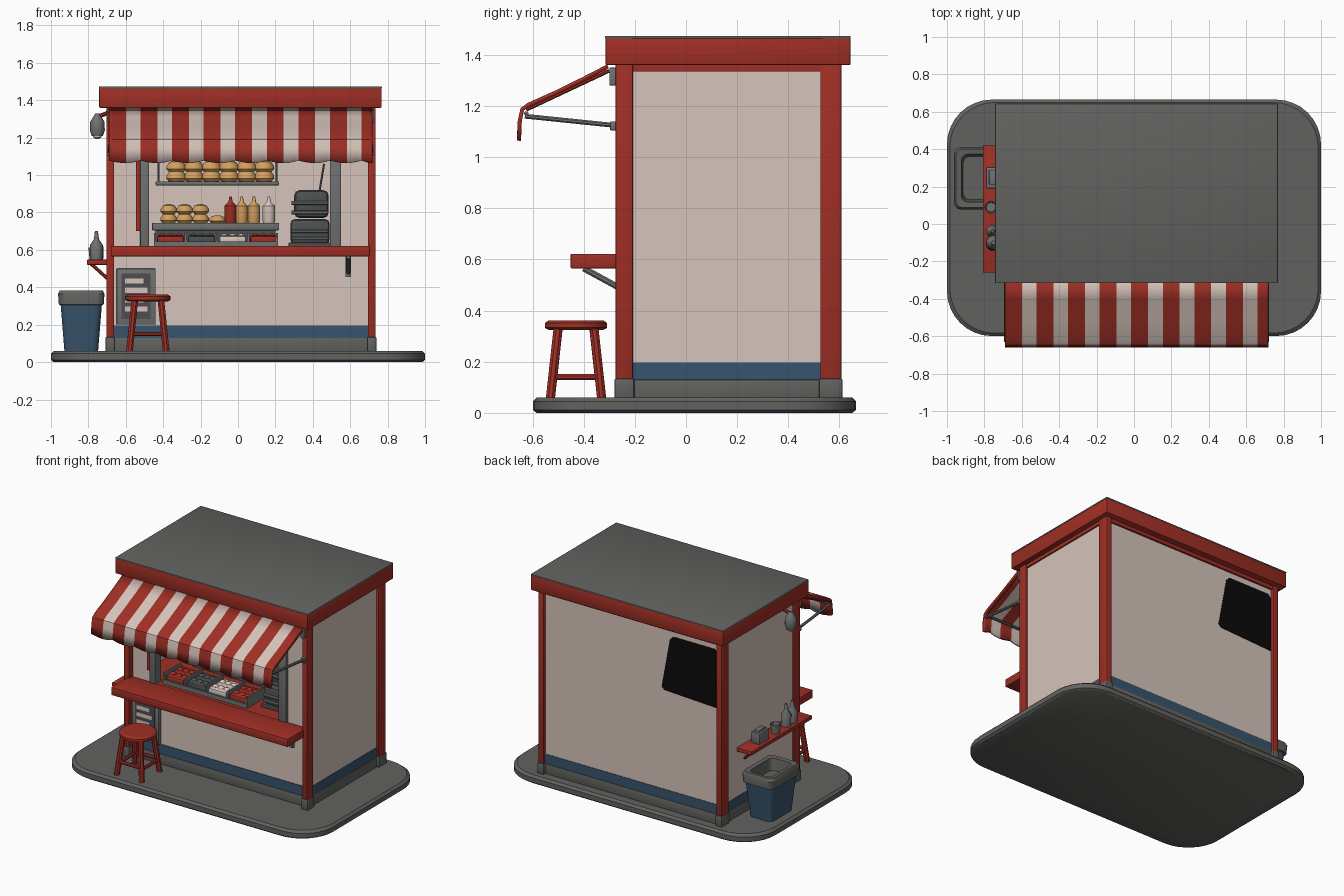
import bpy, bmesh, math
from mathutils import Vector

if "Cube" in bpy.data.objects:
    bpy.data.objects.remove(bpy.data.objects["Cube"])


def material(name, r, g, b):
    m = bpy.data.materials.new(name)
    m.diffuse_color = (r, g, b, 1)
    m.use_nodes = True
    m.node_tree.nodes["Principled BSDF"].inputs["Base Color"].default_value = m.diffuse_color
    return m


RED = material("brick red", 0.35, 0.028, 0.018)
CREAM = material("cream", 0.67, 0.555, 0.495)
GREY = material("stone grey", 0.12, 0.12, 0.113)
BLUE = material("slate blue", 0.04, 0.088, 0.15)
TAN = material("bread tan", 0.66, 0.35, 0.11)
METAL = material("steel", 0.16, 0.165, 0.165)
DARK = material("charcoal", 0.075, 0.078, 0.082)
BLACK = material("black", 0.003, 0.003, 0.003)


def finish(name, bm, mats, smooth=True):
    bmesh.ops.recalc_face_normals(bm, faces=bm.faces)
    me = bpy.data.meshes.new(name)
    bm.to_mesh(me)
    bm.free()
    for m in (mats if isinstance(mats, (list, tuple)) else [mats]):
        me.materials.append(m)
    if smooth:
        me.shade_smooth()
        me.set_sharp_from_angle(angle=math.radians(35))
    ob = bpy.data.objects.new(name, me)
    bpy.context.collection.objects.link(ob)
    return ob


def box(name, x0, x1, y0, y1, z0, z1, mat, bevel=0.0):
    bm = bmesh.new()
    bmesh.ops.create_cube(bm, size=1)
    for v in bm.verts:
        v.co = ((x0 + x1) / 2 + v.co.x * (x1 - x0), (y0 + y1) / 2 + v.co.y * (y1 - y0),
                (z0 + z1) / 2 + v.co.z * (z1 - z0))
    if bevel:
        bmesh.ops.bevel(bm, geom=bm.edges[:], offset=bevel, segments=2, affect='EDGES', profile=0.5)
    return finish(name, bm, mat)


def skin(name, rings, mats, slots=None):
    """Join rings of points into a closed skin; slots gives the material of each band."""
    bm = bmesh.new()
    vs = [[bm.verts.new(p) for p in ring] for ring in rings]
    n = len(vs[0])
    for k, (a, b) in enumerate(zip(vs, vs[1:])):
        for i in range(n):
            f = bm.faces.new((a[i], a[(i + 1) % n], b[(i + 1) % n], b[i]))
            f.material_index = slots[k] if slots else 0
    bm.faces.new(vs[0])
    bm.faces.new(vs[-1]).material_index = slots[-1] if slots else 0
    return finish(name, bm, mats)


def lathe(name, x, y, z, profile, mat, n=16):
    return skin(name, [[(x + r * math.cos(2 * math.pi * i / n), y + r * math.sin(2 * math.pi * i / n), z + h)
                        for i in range(n)] for r, h in profile], mat)


def rod(name, p, q, r, mat, n=8):
    p, q = Vector(p), Vector(q)
    rot = (q - p).to_track_quat('Z', 'Y')
    circle = [rot @ Vector((r * math.cos(2 * math.pi * (i + .5) / n), r * math.sin(2 * math.pi * (i + .5) / n), 0))
              for i in range(n)]
    return skin(name, [[c + e for c in circle] for e in (p, q)], mat)


def rounded(cx, cy, hx, hy, r, z, n=6):
    pts = []
    for k, (sx, sy) in enumerate(((1, 1), (-1, 1), (-1, -1), (1, -1))):
        for i in range(n + 1):
            a = math.pi / 2 * (k + i / n)
            pts.append((cx + sx * (hx - r) + r * math.cos(a), cy + sy * (hy - r) + r * math.sin(a), z))
    return pts


# Ground slab with rounded corners
skin("ground_slab", [rounded(0, .033, hx, hx - .368, .24, z, 8) for hx, z in
                     ((.985, 0), (1, .012), (1, .045), (.985, .06))], GREY)

# Plinth, blue skirting and walls
box("plinth", -.695, .724, -.238, .592, .05, .13, GREY, .004)
box("blue_skirting", -.692, .722, -.234, .588, .13, .197, BLUE)
box("left_wall", -.69, -.66, -.23, .585, .19, 1.36, CREAM)
box("right_wall", .69, .72, -.23, .585, .19, 1.36, CREAM)
box("back_wall", -.66, .69, .555, .585, .19, 1.36, CREAM)
box("front_low_wall", -.66, .69, -.23, -.2, .19, .57, CREAM)
box("front_left_panel", -.66, -.52, -.23, -.2, .6, 1.36, CREAM)
box("front_right_panel", .55, .69, -.23, -.2, .6, 1.36, CREAM)
box("front_header", -.52, .55, -.23, -.2, 1.14, 1.36, CREAM)

# Corner posts and feet
for side, x in (("left", -.683), ("right", .715)):
    for end, y0, y1 in (("front", -.275, -.207), ("back", .525, .607)):
        box(f"{end}_{side}_post", x - .021, x + .021, y0, y1, .12, 1.37, RED, .006)
        box(f"{end}_{side}_foot", x - .026, x + .026, y0 - .005, y1 + .005, .055, .135, GREY, .008)

# Roof with red fascia and grey deck
box("top_trim", -.7, .73, -.24, .598, 1.335, 1.37, RED)
box("roof_fascia", -.742, .768, -.315, .643, 1.36, 1.466, RED, .005)
box("roof_deck", -.743, .769, -.316, .644, 1.463, 1.474, GREY, .004)

# Black panel on the back wall
outline = [(-.66, .88), (-.66, 1.27), (-.635, 1.295), (-.31, 1.295), (-.285, 1.27), (-.22, .92), (-.24, .9)]
skin("back_panel", [[(x, y, z) for x, z in outline] for y in (.58, .588)], BLACK)

# Striped awning: red stripes slightly wider than the cream ones, scalloped lower edge
profile = [(-.305, 1.355), (-.40, 1.306), (-.51, 1.252), (-.615, 1.205), (-.64, 1.187), (-.65, 1.14), (-.653, 1.078)]
edges = [-.69]
while edges[-1] < .72:
    edges.append(min(.72, edges[-1] + (.09 if len(edges) % 2 else .0788)))
xs = [a + (b - a) * t / 4 for a, b in zip(edges, edges[1:]) for t in range(4)] + [.72]
bm = bmesh.new()
grid = [[bm.verts.new((x, y, z - (.014 * abs(math.sin(math.pi * i / 8)) if j == len(profile) - 1 else 0)))
         for i, x in enumerate(xs)] for j, (y, z) in enumerate(profile)]
for a, b in zip(grid, grid[1:]):
    for i in range(len(xs) - 1):
        bm.faces.new((a[i], b[i], b[i + 1], a[i + 1])).material_index = (i // 4) % 2
awning = finish("awning", bm, [RED, CREAM])
mod = awning.modifiers.new("thickness", 'SOLIDIFY')
mod.thickness, mod.offset = .016, 0
for side, x in (("left", -.685), ("right", .713)):
    rod(f"{side}_awning_arm", (x, -.26, 1.122), (x, -.63, 1.16), .01, METAL)
    rod(f"{side}_awning_rail", (x, -.3, 1.338), (x, -.625, 1.185), .008, RED)
    box(f"{side}_arm_bracket", x - .014, x + .014, -.297, -.265, 1.105, 1.14, METAL, .004)
    box(f"{side}_rail_bracket", x - .014, x + .014, -.3, -.265, 1.28, 1.35, METAL, .004)
rod("awning_front_bar", (-.685, -.625, 1.17), (.713, -.625, 1.17), .009, METAL)

# Serving counter and its bracket
box("serving_counter", -.655, .687, -.3, .16, .565, .615, RED)
box("counter_front", -.68, .705, -.452, -.235, .565, .622, RED, .006)
rod("counter_strut", (.59, -.4, .565), (.59, -.235, .475), .013, METAL)
box("counter_plate", .576, .604, -.25, -.23, .455, .565, METAL)

# Window frame with a red edge strip on the left
box("window_edge_strip", -.545, -.523, -.24, -.2, .7, 1.16, RED)
box("left_window_jamb", -.523, -.476, -.25, -.18, .615, 1.16, METAL, .004)
box("right_window_jamb", .492, .552, -.25, -.18, .615, 1.16, METAL, .004)
box("window_head", -.524, .549, -.25, -.18, 1.12, 1.16, METAL, .004)

# Ingredient tray with four fillings
box("tray_base", -.45, .215, -.2, -.01, .615, .635, METAL)
for x in (-.45, -.285, -.118, .049, .203):
    box("tray_divider", x, x + .012, -.2, -.01, .63, .69, METAL)
box("tray_front", -.45, .215, -.206, -.195, .615, .645, METAL)
for k, mat in enumerate((RED, DARK, CREAM, RED)):
    cx = -.361 + .166 * k
    box("filling", cx - .072, cx + .072, -.194, -.012, .63, .675, mat, .012)
    for i in range(6):
        lathe("filling_lump", cx - .045 + .045 * (i % 3), -.145 + .08 * (i // 3), .668,
              [(.018, 0), (.022, .008), (.014, .016), (.003, .019)], mat, 8)

# Lower shelf with buns and sauce bottles
box("lower_shelf", -.46, .22, -.01, .15, .705, .745, METAL, .006)
box("lower_shelf_back", -.44, .2, .12, .145, .61, .71, DARK)


def bun(x, y, z, r=.045, h=.048):
    lathe("bun", x, y, z, [(r * .75, 0), (r, h * .25), (r * .97, h * .5), (r * .7, h * .85), (r * .2, h)], TAN, 12)


for x in (-.37, -.285, -.2):
    for z in (.745, .793):
        bun(x, .07, z, .045, .052)
bun(-.11, .07, .745, .045, .04)
for x, mat in ((-.04, RED), (.02, TAN), (.085, TAN), (.165, CREAM)):
    lathe("sauce_bottle", x, .07, .745, [(.03, 0), (.033, .01), (.033, .09), (.012, .11), (.006, .14)], mat, 12)

# Hanging upper shelf with two layers of buns
box("upper_shelf", -.44, .22, -.01, .16, .945, .967, METAL, .004)
for x in (-.425, .205):
    for y in (0, .15):
        rod("shelf_hanger", (x, y, .95), (x, y, 1.36), .006, METAL, 6)
for i in range(6):
    for y in (.035, .115):
        bun(-.33 + .094 * i, y, .967, .054, .06)
        bun(-.33 + .094 * i, y, 1.018, .054, .06)

# Sandwich press
box("press_body", .28, .49, -.12, .1, .63, .765, DARK, .025)
box("press_lid", .3, .485, -.11, .1, .77, .92, DARK, .03)
box("press_foot", .27, .5, -.13, .11, .612, .64, DARK, .006)
for z in (.66, .7, .8, .85):
    rod("press_rib", (.285, -.118, z), (.48, -.118, z), .011, METAL)
rod("press_handle", (.43, .1, .88), (.46, .1, 1.06), .006, METAL)

# Menu board on the front wall
box("menu_frame", -.65, -.44, -.262, -.23, .2, .5, METAL, .006)
box("menu_face", -.622, -.468, -.267, -.24, .23, .475, DARK)
for i in range(4):
    box("menu_strip", -.605, -.485 - .02 * (i % 2), -.271, -.262, .27 + .05 * i, .298 + .05 * i, CREAM)

# Stool
SX, SY = -.482, -.43
lathe("stool_seat", SX, SY, .325, [(.108, 0), (.122, .008), (.122, .026), (.108, .036), (.03, .037)], RED, 24)
for sx in (-1, 1):
    for sy in (-1, 1):
        rod("stool_leg", (SX + sx * .098, SY + sy * .1, .058), (SX + sx * .07, SY + sy * .07, .33), .019, RED)
    rod("stool_stretcher_side", (SX + sx * .09, SY - .09, .14), (SX + sx * .09, SY + .09, .14), .012, RED)
    rod("stool_stretcher", (SX - .09, SY + sx * .09, .15), (SX + .09, SY + sx * .09, .15), .012, RED)

# Side shelf with napkin box, cup and bottles
box("side_shelf", -.808, -.69, -.26, .42, .52, .548, RED, .005)
for y in (-.17, .33):
    rod("side_shelf_strut", (-.785, y, .525), (-.69, y, .44), .01, RED)
box("napkin_box", -.79, -.72, .19, .305, .546, .625, METAL, .008)
box("napkins", -.775, -.735, .21, .29, .61, .64, METAL, .006)
lathe("cup", -.765, .09, .547, [(.028, 0), (.035, .065), (.029, .065), (.025, .03)], METAL, 12)
for y in (-.04, -.11):
    lathe("side_bottle", -.757, y, .547, [(.032, 0), (.034, .08), (.014, .11), (.008, .155)], METAL, 12)

# Wall lamp on the left side
rod("lamp_arm", (-.69, -.1, 1.335), (-.755, -.1, 1.31), .012, RED)
lathe("lamp_shade", -.752, -.1, 1.21, [(.03, 0), (.04, .03), (.038, .075), (.02, .105), (.01, .12)], METAL, 14)
lathe("lamp_bulb", -.752, -.1, 1.192, [(.008, 0), (.022, .01), (.026, .03)], CREAM, 12)

# Waste bin: blue tapered body, grey hollow rim and liner
BX, BY = -.838, .245
skin("waste_bin", [rounded(BX, BY, hx, hy, .035, z) for hx, hy, z in (
    (.09, .125, .058), (.11, .15, .305), (.12, .163, .308), (.124, .167, .365), (.114, .157, .384),
    (.085, .128, .38), (.075, .115, .3))], [BLUE, GREY], [0, 1, 1, 1, 1, 1])
